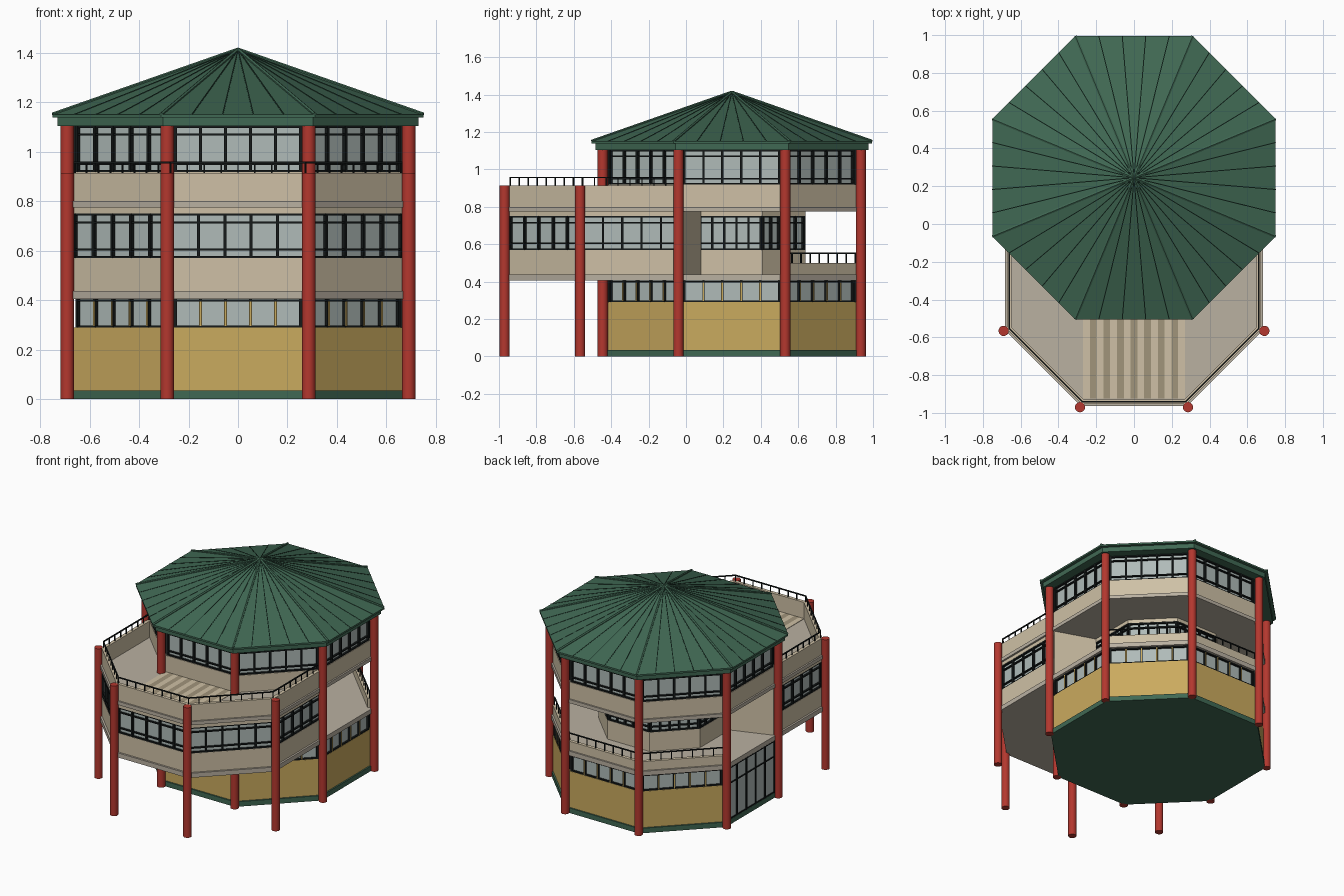
import bpy, bmesh, math
from mathutils import Vector

if "Cube" in bpy.data.objects:
    bpy.data.objects.remove(bpy.data.objects["Cube"])

YF, YB = -0.28, 0.245          # centres of the front and back octagons
T = math.tan(math.pi / 8)


def mat(name, r, g, b):
    m = bpy.data.materials.new(name)
    m.diffuse_color = [(c / 255) ** 2.2 for c in (r, g, b)] + [1]
    m.use_nodes = True
    m.node_tree.nodes["Principled BSDF"].inputs["Base Color"].default_value = m.diffuse_color
    return m


RED = mat("red", 178, 58, 50)
GREEN = mat("green", 66, 104, 84)
SEAM = mat("dark_green", 40, 66, 54)
BEIGE = mat("beige", 205, 191, 164)
FLOOR = mat("floor", 184, 175, 160)
STRIPE = mat("stripe", 160, 147, 122)
YELLOW = mat("yellow", 201, 169, 95)
GLASS = mat("glass", 174, 186, 183)
BLACK = mat("black", 28, 32, 32)


def finish(name, bm, m):
    bmesh.ops.recalc_face_normals(bm, faces=bm.faces)
    me = bpy.data.meshes.new(name)
    bm.to_mesh(me)
    bm.free()
    me.materials.append(m)
    ob = bpy.data.objects.new(name, me)
    bpy.context.collection.objects.link(ob)
    return ob


def octo(ap, yf=YB, yb=YB):
    """Octagon outline, stretched in y when yf and yb differ; edge 0 is the front."""
    h = ap * T
    right = [(h, yf - ap), (ap, yf - h), (ap, yb + h), (h, yb + ap)]
    return [(-h, yf - ap)] + right + [(-x, y) for x, y in reversed(right[1:])]


def mid(d):
    """Enclosed middle floor: wide front, small octagonal bay at the back."""
    e, i = octo(0.67 - d, YF, YB), octo(0.395 - d)
    right = [e[1], e[2], (0.67 - d, -0.015 - d), i[2 - 0][:1] + (YB - (0.395 - d) * T,), i[3], i[4]]
    right[3] = (0.395 - d, 0.08 - d)
    return right + [(-x, y) for x, y in reversed(right)]


def edge(pts, k):
    return pts[k], pts[(k + 1) % len(pts)]


def prism(name, pts, z0, z1, m):
    bm = bmesh.new()
    lo = [bm.verts.new((x, y, z0)) for x, y in pts]
    hi = [bm.verts.new((x, y, z1)) for x, y in pts]
    bm.faces.new(lo)
    bm.faces.new(hi)
    for k in range(len(pts)):
        j = (k + 1) % len(pts)
        bm.faces.new((lo[k], lo[j], hi[j], hi[k]))
    return finish(name, bm, m)


def beam(bm, a, b, z0, z1, t, off=0.0):
    """Upright box along a plan line, offset outwards."""
    a, b = Vector(a), Vector(b)
    d = (b - a).normalized()
    n = Vector((d.y, -d.x))
    a, b = a + n * off, b + n * off
    ring = [a + n * t / 2, b + n * t / 2, b - n * t / 2, a - n * t / 2]
    lo = [bm.verts.new((p.x, p.y, z0)) for p in ring]
    hi = [bm.verts.new((p.x, p.y, z1)) for p in ring]
    bm.faces.new(lo)
    bm.faces.new(hi)
    for k in range(4):
        bm.faces.new((lo[k], lo[k - 1], hi[k - 1], hi[k]))


def posts(bm, a, b, z0, z1, n, w, t, off=0.0, ends=True):
    a, b = Vector(a), Vector(b)
    d = (b - a).normalized() * w / 2
    for k in range(0 if ends else 1, n + 1 if ends else n):
        p = a.lerp(b, k / n)
        beam(bm, p - d, p + d, z0, z1, t, off)


def frames(name, edges, z0, z1, n, levels, trim=0.02):
    """Dark window bars: mullions plus horizontal bars."""
    bm = bmesh.new()
    for a, b in edges:
        a, b = Vector(a), Vector(b)
        d = (b - a).normalized() * trim
        a, b = a + d, b - d
        posts(bm, a, b, z0, z1, n, 0.012, 0.02)
        for z in levels:
            beam(bm, a, b, z - 0.004, z + 0.004, 0.016)
    finish(name, bm, BLACK)


def railing(name, edges, z0, z1):
    bm = bmesh.new()
    for a, b in edges:
        beam(bm, a, b, z1 - 0.007, z1, 0.008)
        posts(bm, a, b, z0, z1, 8, 0.006, 0.006)
    finish(name, bm, BLACK)


# columns
def column(x, y, top):
    bpy.ops.mesh.primitive_cylinder_add(vertices=20, radius=0.027, depth=top, location=(x, y, top / 2))
    ob = bpy.context.object
    ob.name = "column"
    ob.data.materials.append(RED)
    bpy.ops.object.shade_smooth_by_angle()


for x, y in octo(0.69):
    column(x, y, 1.11)
for k in (0, 1, 2, 7):
    column(*octo(0.69, YF)[k], 0.915)

# ground floor
prism("base", octo(0.68), 0, 0.035, GREEN)
prism("ground_wall", octo(0.67), 0.035, 0.29, YELLOW)
prism("ground_glass", octo(0.655), 0.29, 0.405, GLASS)
g = octo(0.66)
sides = [edge(g, k) for k in range(8) if k != 6]
frames("ground_window_frames", sides, 0.29, 0.405, 5, (0.294, 0.399))
bm = bmesh.new()
for a, b in sides:
    a, b = Vector(a), Vector(b)
    d = (b - a).normalized() * 0.02
    posts(bm, a + d, b - d, 0.295, 0.395, 5, 0.007, 0.004, 0.011, False)
finish("ground_window_mullions", bm, YELLOW)

# glazed entrance on the left side
a, b = edge(octo(0.672), 6)
bm = bmesh.new()
beam(bm, a, b, 0.035, 0.405, 0.006)
finish("entrance_glass", bm, GLASS)
frames("entrance_frames", [(a, b)], 0.035, 0.405, 5, (0.04, 0.29, 0.398))

# middle floor
prism("middle_slab", octo(0.683, YF, YB), 0.405, 0.437, FLOOR)
prism("middle_wall", mid(0), 0.437, 0.57, BEIGE)
prism("middle_glass", mid(0.015), 0.57, 0.75, GLASS)
prism("middle_lintel", mid(0), 0.75, 0.775, BEIGE)
m = mid(0.01)
blank = (2, 8)
outline = mid(0)
bm = bmesh.new()
for k in blank:
    beam(bm, *edge(outline, k), 0.437, 0.775, 0.02, -0.009)
finish("middle_side_walls", bm, BEIGE)
glazed = [edge(m, k) for k in range(12) if k not in blank]
frames("middle_window_frames", glazed, 0.57, 0.75, 5, (0.574, 0.605, 0.715, 0.746), 0.006)

# back balcony
back = octo(0.66, YF, YB)
bm = bmesh.new()
for k in (3 - 1 + 0, 3, 4, 5):
    if k != 2:
        beam(bm, *edge(back, k), 0.437, 0.50, 0.024)
finish("balcony_parapet", bm, BEIGE)
railing("balcony_railing", [edge(back, k) for k in (3, 4, 5)], 0.50, 0.555)

# upper slab, terrace and parapet
prism("upper_slab", octo(0.683, YF, YB), 0.775, 0.80, FLOOR)
p = octo(0.66, YF, YB)
terrace = [(p[0], p[1]), (p[1], p[2]), (p[2], (0.66, -0.045)), ((-0.66, -0.045), p[7]), (p[7], p[0])]
bm = bmesh.new()
for a, b in terrace:
    beam(bm, a, b, 0.80, 0.915, 0.024)
finish("terrace_parapet", bm, BEIGE)
railing("terrace_railing", terrace, 0.915, 0.96)
for k in range(15):
    x = -0.27 + k * 0.036
    prism("terrace_stripe", [(x, -0.925), (x + 0.036, -0.925), (x + 0.036, -0.42), (x, -0.42)],
          0.799, 0.803, STRIPE if k % 2 else BEIGE)

# top floor
prism("top_wall", octo(0.672), 0.80, 0.918, BEIGE)
prism("top_glass", octo(0.655), 0.918, 1.106, GLASS)
t = octo(0.66)
frames("top_window_frames", [edge(t, k) for k in range(8)], 0.918, 1.106, 5, (0.922, 0.95, 1.07, 1.1))

# roof: fascia, pyramid, ridge caps and seams
prism("roof_fascia", octo(0.73), 1.104, 1.145, GREEN)
rim = octo(0.75)
apex = Vector((0, YB, 1.412))
bm = bmesh.new()
lo = [bm.verts.new((x, y, 1.138)) for x, y in rim]
hi = [bm.verts.new((x, y, 1.15)) for x, y in rim]
top = bm.verts.new(apex)
bm.faces.new(lo)
for k in range(8):
    bm.faces.new((lo[k - 1], lo[k], hi[k], hi[k - 1]))
    bm.faces.new((hi[k - 1], hi[k], top))
finish("roof", bm, GREEN)


def rods(name, ends, r, m):
    bm = bmesh.new()
    for e in ends:
        d = apex - e
        rot = d.to_track_quat('Z', 'Y').to_matrix().to_4x4()
        rot.translation = (apex + e) / 2
        bmesh.ops.create_cone(bm, cap_ends=True, segments=6, radius1=r, radius2=r, depth=d.length, matrix=rot)
    finish(name, bm, m)


rods("roof_ridges", [Vector((x, y, 1.15)) for x, y in octo(0.748)], 0.009, GREEN)
seams = []
for k in range(8):
    a, b = (Vector((*q, 1.15)) for q in edge(rim, k))
    seams += [a.lerp(b, i / 5) for i in range(1, 5)]
rods("roof_seams", seams, 0.003, SEAM)
